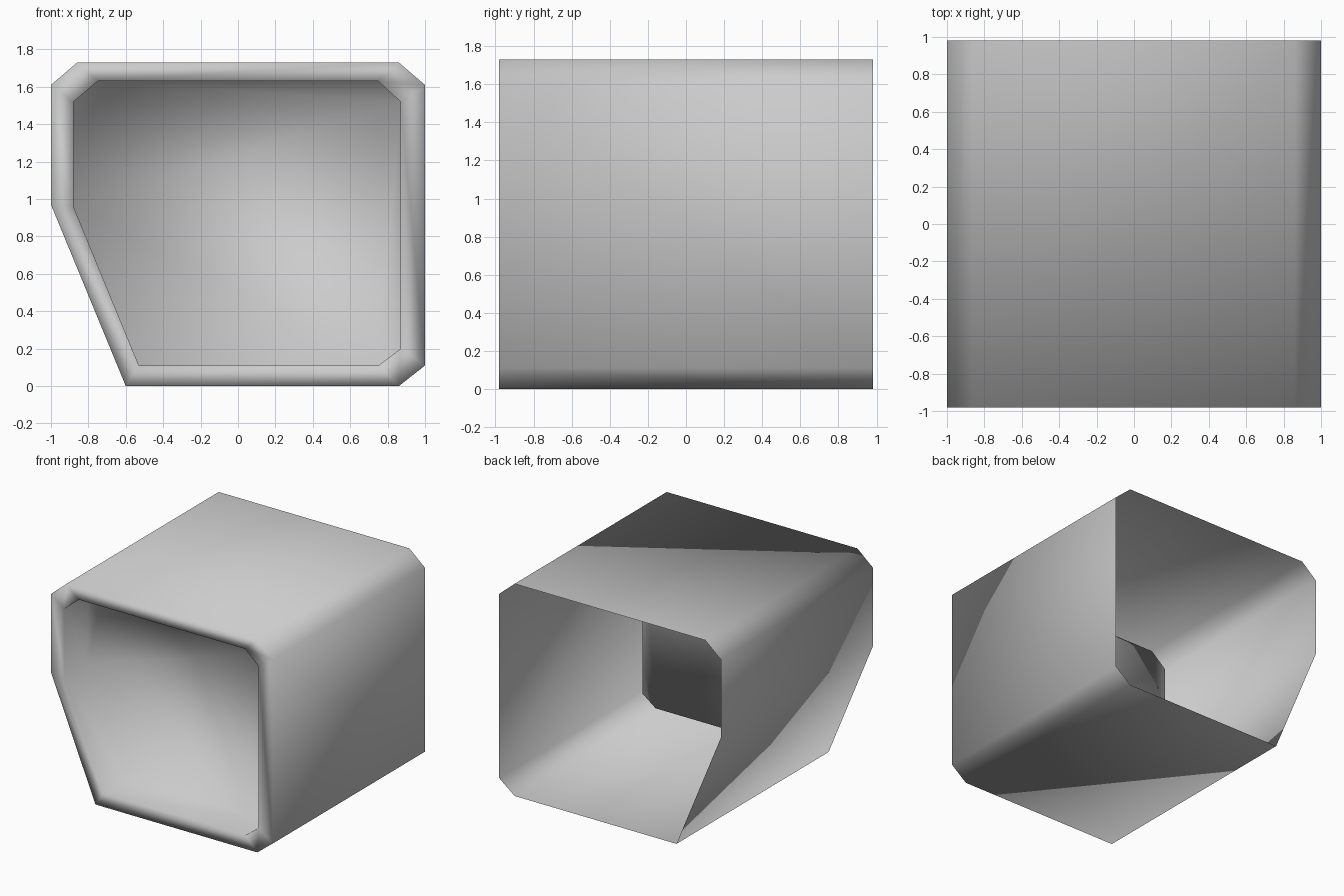
import bpy
import bmesh

# Remove the default cube
cube = bpy.data.objects.get("Cube")
if cube:
    bpy.data.objects.remove(cube, do_unlink=True)

# Single grey finish
grey = bpy.data.materials.new("plain_grey")
grey.use_nodes = True
colour = (0.6, 0.6, 0.6, 1.0)
grey.diffuse_color = colour
grey.node_tree.nodes["Principled BSDF"].inputs["Base Color"].default_value = colour

# Cross-sections (x, z), listed in the same corner order
OUTER = [(-0.6, 0), (0.86, 0), (1, 0.11), (1, 1.61),
         (0.86, 1.73), (-0.86, 1.73), (-1, 1.61), (-1, 0.97)]
INNER = [(-0.53, 0.11), (0.75, 0.11), (0.87, 0.2), (0.87, 1.52),
         (0.75, 1.63), (-0.75, 1.63), (-0.88, 1.52), (-0.88, 0.96)]
FRONT, BACK, RECESS = -0.98, 0.98, -0.68

bm = bmesh.new()


def ring(profile, y):
    return [bm.verts.new((x, y, z)) for x, z in profile]


def bridge(a, b):
    n = len(a)
    for i in range(n):
        j = (i + 1) % n
        bm.faces.new((a[i], a[j], b[j], b[i]))


# Open-backed outer wall, flat front rim, shallow recess and its end panel
rings = [ring(OUTER, BACK), ring(OUTER, FRONT),
         ring(INNER, FRONT), ring(INNER, RECESS)]
for a, b in zip(rings, rings[1:]):
    bridge(a, b)
bm.faces.new(rings[-1])

# Outward normals, judged by the recess panel facing the front
bm.normal_update()
bmesh.ops.recalc_face_normals(bm, faces=bm.faces)
bm.faces.ensure_lookup_table()
if bm.faces[-1].normal.y > 0:
    bmesh.ops.reverse_faces(bm, faces=bm.faces)

mesh = bpy.data.meshes.new("recessed_housing")
bm.to_mesh(mesh)
bm.free()
mesh.materials.append(grey)
mesh.shade_smooth()
housing = bpy.data.objects.new("recessed_housing", mesh)
bpy.context.collection.objects.link(housing)
